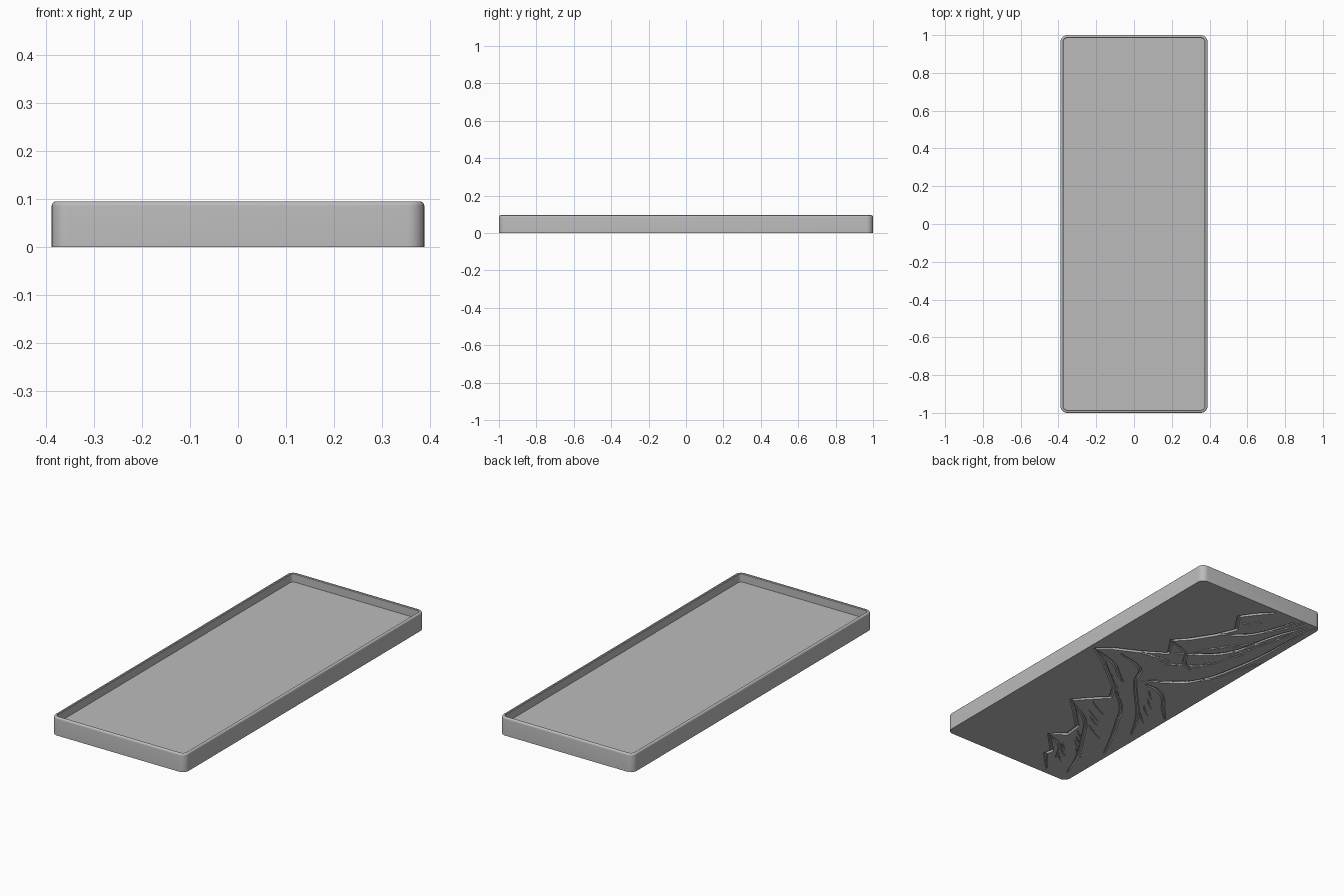
import bpy, bmesh, math, random

random.seed(4)
cube = bpy.data.objects.get("Cube")
if cube:
    bpy.data.objects.remove(cube, do_unlink=True)

HX, HY, HEIGHT, FLOOR, CORNER = 0.389, 1.0, 0.095, 0.05, 0.035

grey = bpy.data.materials.new("plain grey")
grey.use_nodes = True
colour = (0.5, 0.5, 0.5, 1)
grey.diffuse_color = colour
grey.node_tree.nodes["Principled BSDF"].inputs["Base Color"].default_value = colour


def rounded_ring(bm, inset, z, steps=8):
    """Loop of vertices round a rectangle with rounded corners."""
    r = CORNER - inset
    ring = []
    for i, (sx, sy) in enumerate([(1, 1), (-1, 1), (-1, -1), (1, -1)]):
        for k in range(steps + 1):
            a = math.pi / 2 * (i + k / steps)
            ring.append(bm.verts.new((sx * (HX - CORNER) + r * math.cos(a),
                                      sy * (HY - CORNER) + r * math.sin(a), z)))
    return ring


# Tray: outer wall, rounded rim, inner wall and floor
WALL, FILLET, LIP = 0.016, 0.009, 0.003
profile = [(0, 0)]
for k in range(6):
    a = math.pi / 2 * k / 5
    profile.append((FILLET * (1 - math.cos(a)), HEIGHT - FILLET * (1 - math.sin(a))))
profile += [(WALL - LIP, HEIGHT), (WALL, HEIGHT - LIP), (WALL, FLOOR)]

bm = bmesh.new()
rings = [rounded_ring(bm, inset, z) for inset, z in profile]
for low, high in zip(rings, rings[1:]):
    for i in range(len(low)):
        j = (i + 1) % len(low)
        bm.faces.new((low[i], low[j], high[j], high[i]))
bm.faces.new(list(reversed(rings[0])))
bm.faces.new(rings[-1])
bmesh.ops.recalc_face_normals(bm, faces=bm.faces)
mesh = bpy.data.meshes.new("tray")
bm.to_mesh(mesh)
bm.free()
mesh.materials.append(grey)
tray = bpy.data.objects.new("tray", mesh)
bpy.context.collection.objects.link(tray)

# Mountain relief: round strokes that are cut into the underside
curve = bpy.data.curves.new("relief_strokes", "CURVE")
curve.dimensions = "3D"
curve.bevel_depth = 0.01
curve.bevel_resolution = 1
curve.resolution_u = 5
curve.use_fill_caps = True


def stroke(points, width=1.0, handle="AUTO"):
    spline = curve.splines.new("BEZIER")
    spline.bezier_points.add(len(points) - 1)
    for i, (bp, (x, y)) in enumerate(zip(spline.bezier_points, points)):
        bp.co = (x, y, 0)
        bp.handle_left_type = bp.handle_right_type = handle
        bp.radius = width * (0.5 if i in (0, len(points) - 1) else 1)


def hatch(x, y, dx, dy, count, step_x, step_y, width=0.45):
    """Row of short, slightly uneven strokes."""
    for i in range(count):
        sx = x + i * step_x + random.uniform(-.012, .012)
        sy = y + i * step_y + random.uniform(-.012, .012)
        k = random.uniform(0.7, 1.2)
        stroke([(sx, sy), (sx + dx * k * .5 + .006, sy + dy * k * .5),
                (sx + dx * k, sy + dy * k)], width)


# Skyline of the peaks
stroke([(-.24, -.97), (-.13, -.85), (-.14, -.81), (-.02, -.69), (-.09, -.63),
        (-.08, -.54), (.03, -.43), (.115, -.355), (.05, -.28), (-.02, -.21),
        (.03, -.12), (.13, -.04), (.23, .04), (.355, .115), (.28, .18),
        (.16, .24), (.04, .32), (.113, .43), (.05, .50), (-.02, .61),
        (-.067, .72), (.008, .83), (-.04, .90), (-.11, .975)], 1, "VECTOR")

# Ridges running down from the peaks
for ridge in (
    [(.10, -.365), (-.07, -.47), (-.18, -.62), (-.27, -.76), (-.34, -.93)],
    [(.015, -.13), (-.14, -.27), (-.20, -.37), (-.275, -.495), (-.36, -.665)],
    [(.22, .16), (.05, .106), (-.01, .0), (-.12, -.126), (-.24, -.26), (-.345, -.434)],
    [(-.07, .005), (-.15, .0), (-.22, -.04), (-.30, -.13), (-.375, -.204)],
    [(.10, .42), (-.025, .373), (-.09, .29), (-.158, .257)],
    [(-.04, -.70), (-.13, -.74), (-.20, -.85)],
    [(.33, .11), (.18, .06), (.09, -.01), (.03, -.05)],
):
    stroke(ridge, 0.9)

# Long foothill contours
for hill in (
    [(-.03, .02), (-.14, .09), (-.23, .171), (-.32, .463), (-.35, .90)],
    [(.02, .34), (-.10, .42), (-.18, .507), (-.263, .806), (-.325, .96)],
    [(-.03, .63), (-.13, .70), (-.184, .78), (-.245, .965)],
):
    stroke(hill, 0.8)
    for n in range(1, 4):
        half = hill[n - 1:n + 2]
        stroke([(x - .022 * n, y + .03 * n) for x, y in half if abs(x) < .33], 0.4)

# Short hatching on the slopes
hatch(-.10, -.56, -.10, -.07, 4, -.035, -.05)
hatch(-.12, -.70, -.07, -.06, 3, -.035, -.05)
hatch(.02, -.30, -.11, -.06, 4, -.045, -.06)
hatch(.19, .02, -.11, -.07, 4, -.065, -.055)
hatch(-.12, -.04, -.10, -.08, 4, -.04, -.06)
hatch(.20, .22, -.13, .04, 4, -.055, .005)
hatch(-.02, .22, -.10, .09, 4, -.04, .02)
hatch(-.05, .40, -.07, .13, 4, -.04, .06)
hatch(-.17, .30, -.05, .15, 4, -.022, .10)
hatch(-.04, .80, -.05, .02, 2, -.05, .05)

cutter_curve = bpy.data.objects.new("relief_strokes", curve)
bpy.context.collection.objects.link(cutter_curve)
graph = bpy.context.evaluated_depsgraph_get()
cut_mesh = bpy.data.meshes.new_from_object(cutter_curve.evaluated_get(graph))
bpy.data.objects.remove(cutter_curve, do_unlink=True)
cut_mesh.materials.clear()
cut_mesh.materials.append(grey)
bm = bmesh.new()
bm.from_mesh(cut_mesh)
bmesh.ops.remove_doubles(bm, verts=bm.verts, dist=0.00001)
bmesh.ops.recalc_face_normals(bm, faces=bm.faces)
bm.to_mesh(cut_mesh)
bm.free()
cutter = bpy.data.objects.new("relief_cutter", cut_mesh)
cutter.hide_render = True
bpy.context.collection.objects.link(cutter)

# Engrave the relief, then tidy the shading
bpy.ops.object.select_all(action="DESELECT")
tray.select_set(True)
bpy.context.view_layer.objects.active = tray
cut = tray.modifiers.new("engrave", "BOOLEAN")
cut.operation = "DIFFERENCE"
cut.solver = "EXACT"
cut.use_self = True
cut.object = cutter
bpy.ops.object.modifier_apply(modifier=cut.name)
bpy.data.objects.remove(cutter, do_unlink=True)
bpy.ops.object.shade_smooth_by_angle(angle=math.radians(30))
